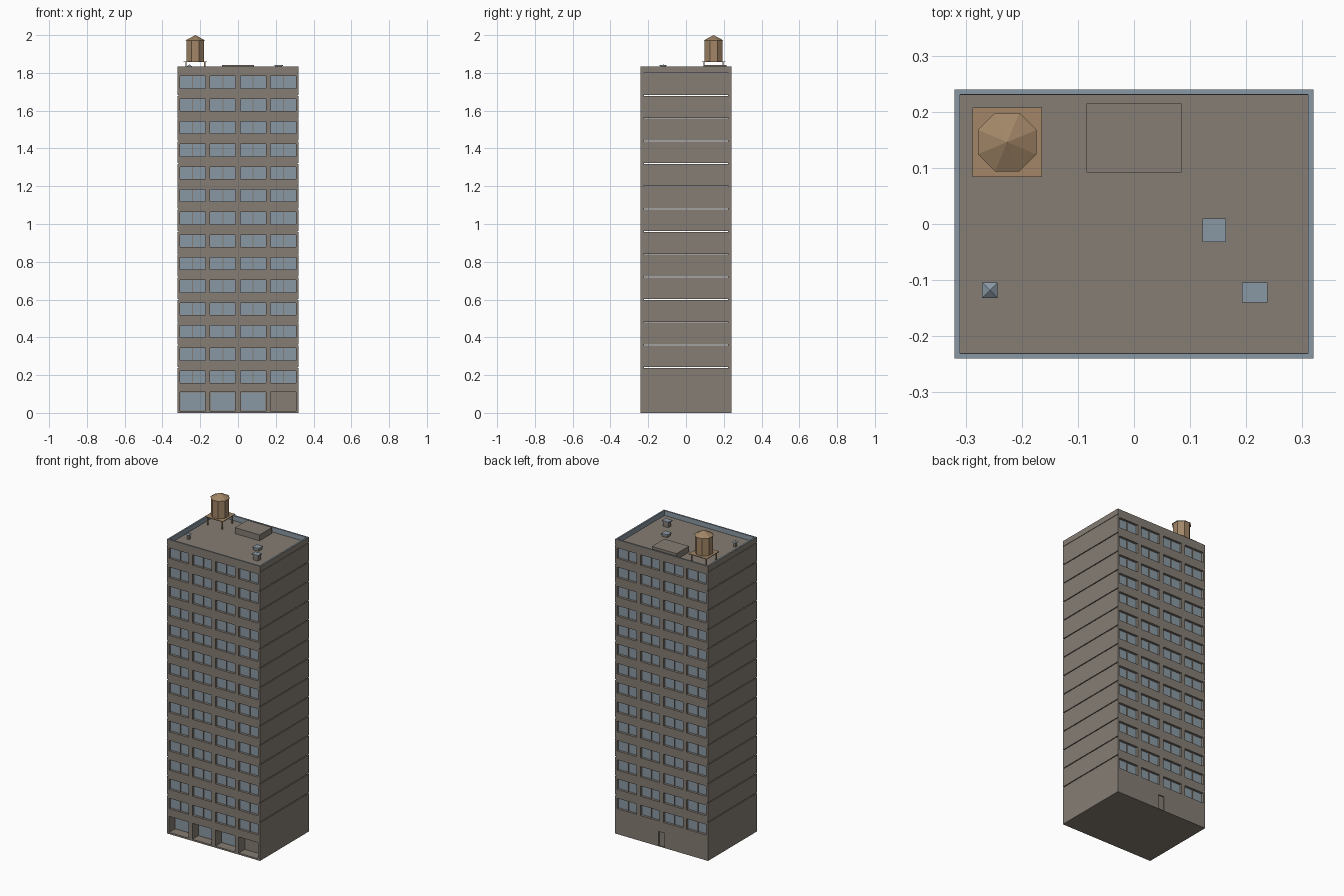
import bpy, bmesh, math
from mathutils import Matrix, Vector

if "Cube" in bpy.data.objects:
    bpy.data.objects.remove(bpy.data.objects["Cube"])


def material(name, rgb):
    m = bpy.data.materials.new(name)
    m.use_nodes = True
    m.diffuse_color = (*rgb, 1)
    m.node_tree.nodes["Principled BSDF"].inputs["Base Color"].default_value = (*rgb, 1)
    return m


WALL = material("warm grey concrete", (0.235, 0.205, 0.175))
GLASS = material("blue grey glass", (0.255, 0.315, 0.37))
WOOD = material("tank wood", (0.36, 0.24, 0.135))

HX, HY, ROOF, TOP = 0.32, 0.24, 1.8, 1.835
FLOOR, FLOORS, WALL_T, SIDE_T = 0.12, 14, 0.015, 0.006
BAYS = (-0.24, -0.08, 0.08, 0.24)
BAY_W = 0.067
SHOP_Z = (0.01, 0.11)


def finish(name, bm, *mats):
    mesh = bpy.data.meshes.new(name)
    bm.to_mesh(mesh)
    bm.free()
    for m in mats:
        mesh.materials.append(m)
    ob = bpy.data.objects.new(name, mesh)
    bpy.context.collection.objects.link(ob)
    return ob


def add_box(bm, lo, hi):
    lo, hi = Vector(lo), Vector(hi)
    mat = Matrix.Translation((lo + hi) / 2) @ Matrix.Diagonal((*(hi - lo), 1))
    return bmesh.ops.create_cube(bm, size=1, matrix=mat)["verts"]


def boxes(name, mat, *pairs):
    bm = bmesh.new()
    for lo, hi in pairs:
        add_box(bm, lo, hi)
    return finish(name, bm, mat)


def on_roof(name, mat, x, y, w, d, z0, z1):
    return boxes(name, mat, ((x - w / 2, y - d / 2, z0), (x + w / 2, y + d / 2, z1)))


def prism(name, mat, x, y, z0, z1, r0, r1, sides):
    bm = bmesh.new()
    bmesh.ops.create_cone(bm, cap_ends=True, segments=sides, radius1=r0, radius2=r1,
                          depth=z1 - z0, matrix=Matrix.Translation((x, y, (z0 + z1) / 2))
                          @ Matrix.Rotation(math.pi / sides, 4, "Z"))
    return finish(name, bm, mat)


# Facade sheet with rectangular openings, thickened inward
def facade(name, holes, turn):
    w = HX - SIDE_T
    xs = sorted({-w, w} | {v for h in holes for v in h[:2]})
    zs = sorted({0, ROOF} | {v for h in holes for v in h[2:]})
    bm = bmesh.new()
    grid = [[bm.verts.new((x, -HY, z)) for z in zs] for x in xs]
    for i in range(len(xs) - 1):
        for j in range(len(zs) - 1):
            cx, cz = (xs[i] + xs[i + 1]) / 2, (zs[j] + zs[j + 1]) / 2
            if not any(a < cx < b and c < cz < d for a, b, c, d in holes):
                bm.faces.new((grid[i][j], grid[i + 1][j], grid[i + 1][j + 1], grid[i][j + 1]))
    bmesh.ops.delete(bm, geom=[v for v in bm.verts if not v.link_faces], context="VERTS")
    ob = finish(name, bm, WALL)
    ob.rotation_euler.z = turn
    mod = ob.modifiers.new("thickness", "SOLIDIFY")
    mod.thickness, mod.offset = WALL_T, -1


windows = [(b - BAY_W, b + BAY_W, 0.158 + FLOOR * i, 0.223 + FLOOR * i)
           for b in BAYS for i in range(FLOORS)]
shops = [(b - BAY_W, b + BAY_W, *SHOP_Z) for b in BAYS]
facade("front_wall", windows + shops, 0)
facade("back_wall", windows + [(-0.02, 0.02, 0.003, 0.092)], math.pi)

# Glazing sheets and centre mullions on both long sides
for side, turn in (("front", 0), ("back", math.pi)):
    y = -HY + WALL_T
    pane = boxes(side + "_glazing", GLASS,
                 ((-HX + 0.01, y, 0.14), (HX - 0.01, y + 0.003, ROOF - 0.005)))
    bars = boxes(side + "_mullions", WALL,
                 *[((b - 0.003, y - 0.005, 0.15), (b + 0.003, y, ROOF - 0.01)) for b in BAYS])
    pane.rotation_euler.z = bars.rotation_euler.z = turn

boxes("back_door", WALL, ((-0.022, HY - 0.012, 0.002), (0.022, HY - 0.007, 0.094)))

# Deep shop bays: three glazed, the last one a plain entrance
for n, b in enumerate(BAYS):
    bm = bmesh.new()
    add_box(bm, (b - BAY_W, -HY + WALL_T, SHOP_Z[0]), (b + BAY_W, -HY + 0.06, SHOP_Z[1]))
    bm.normal_update()
    front = [f for f in bm.faces if f.normal.y < -0.9]
    back = [f for f in bm.faces if f.normal.y > 0.9]
    bmesh.ops.delete(bm, geom=front, context="FACES")
    bmesh.ops.inset_region(bm, faces=back, thickness=0.004)
    back[0].material_index = 1 if n < 3 else 0
    bmesh.ops.reverse_faces(bm, faces=bm.faces[:])
    finish(f"shop_bay_{n + 1}", bm, WALL, GLASS)

# Side panels, one per storey, separated by open joints
levels = [0] + [2 * FLOOR + FLOOR * i for i in range(FLOORS)]
for name, s in (("left", 1), ("right", -1)):
    xa, xb = sorted((s * HX, s * (HX - SIDE_T)))
    boxes(name + "_panels", WALL,
          *[((xa, -HY, z0 + (0.0025 if z0 else 0)), (xb, HY, z1 - 0.0025))
            for z0, z1 in zip(levels, levels[1:])])

boxes("ground_slab", WALL, ((-HX + SIDE_T, -HY + WALL_T, 0), (HX - SIDE_T, HY - WALL_T, 0.005)))

# Roof tray: the parapet top and inner sides take the second colour
bm = bmesh.new()
add_box(bm, (-HX, -HY, ROOF), (HX, HY, TOP))
bm.normal_update()
top = [f for f in bm.faces if f.normal.z > 0.9]
for thick, depth in ((0.0135, 0), (0.0005, -0.03)):
    ring = bmesh.ops.inset_region(bm, faces=top, thickness=thick, depth=depth)["faces"]
    for f in ring:
        if f not in top:
            f.material_index = 1
top[0].material_index = 0
finish("roof_and_parapet", bm, WALL, GLASS)

# Rooftop equipment
DECK = TOP - 0.03
on_roof("stair_bulkhead", WALL, 0, 0.153, 0.17, 0.123, DECK, 1.842)
on_roof("vent_box", WALL, 0.215, -0.122, 0.036, 0.028, DECK, 1.836)
on_roof("vent_box_cap", GLASS, 0.215, -0.122, 0.045, 0.036, 1.836, 1.842)
on_roof("hatch_base", WALL, 0.143, -0.011, 0.034, 0.034, DECK, 1.818)
on_roof("hatch_lid", GLASS, 0.143, -0.011, 0.042, 0.042, 1.818, 1.825)
on_roof("vent_pipe", WALL, -0.257, -0.118, 0.014, 0.014, DECK, 1.834)
prism("vent_pipe_cap", GLASS, -0.257, -0.118, 1.834, 1.845, 0.02, 0, 4)

# Water tank on a legged platform
TX, TY = -0.226, 0.146
on_roof("tank_platform", WOOD, TX, TY, 0.124, 0.124, 1.857, 1.861)
boxes("tank_legs", WOOD,
      *[((TX + sx * 0.05 - 0.003, TY + sy * 0.05 - 0.003, DECK),
         (TX + sx * 0.05 + 0.003, TY + sy * 0.05 + 0.003, 1.857))
        for sx in (-1, 1) for sy in (-1, 1)])
prism("tank_barrel", WOOD, TX, TY, 1.861, 1.972, 0.051, 0.051, 8)
prism("tank_roof", WOOD, TX, TY, 1.972, 2.0, 0.0565, 0, 8)
